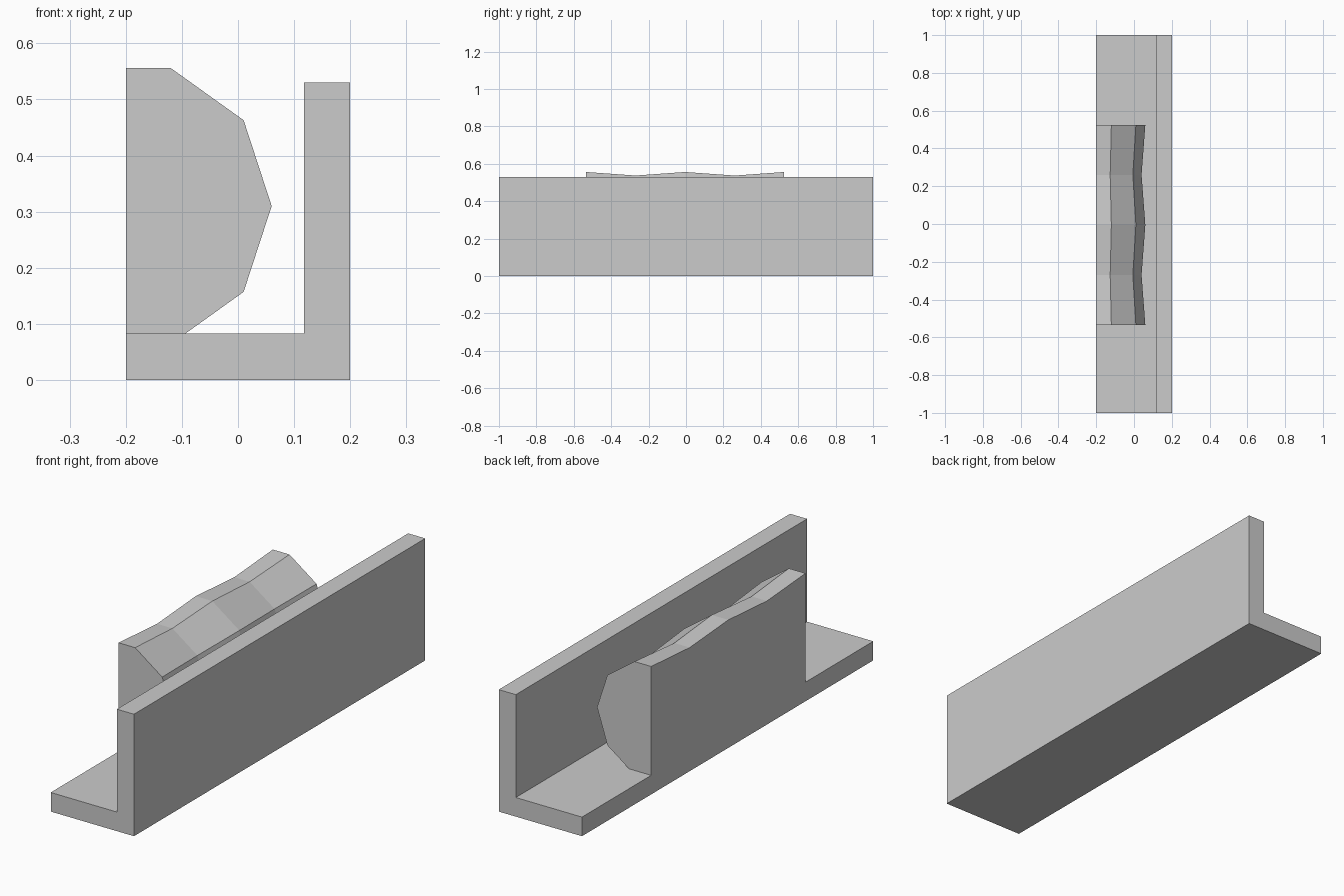
import bpy, bmesh

if "Cube" in bpy.data.objects:
    bpy.data.objects.remove(bpy.data.objects["Cube"])

grey = bpy.data.materials.new("plain grey")
grey.diffuse_color = (0.6, 0.6, 0.6, 1)
grey.use_nodes = True
grey.node_tree.nodes["Principled BSDF"].inputs["Base Color"].default_value = grey.diffuse_color


def loft(name, sections):
    """Skin a closed (x, z) profile through (y, profile) sections and cap both ends."""
    bm = bmesh.new()
    rings = [[bm.verts.new((x, y, z)) for x, z in prof] for y, prof in sections]
    n = len(rings[0])
    for a, b in zip(rings, rings[1:]):
        for i in range(n):
            j = (i + 1) % n
            bm.faces.new((a[i], a[j], b[j], b[i]))
    bm.faces.new(rings[0])
    bm.faces.new(rings[-1])
    bmesh.ops.recalc_face_normals(bm, faces=bm.faces)
    mesh = bpy.data.meshes.new(name)
    bm.to_mesh(mesh)
    bm.free()
    mesh.materials.append(grey)
    ob = bpy.data.objects.new(name, mesh)
    bpy.context.collection.objects.link(ob)
    return ob


# L-shaped channel: floor plate plus upright wall
angle = [(-0.2, 0), (0.2, 0), (0.2, 0.53), (0.118, 0.53), (0.118, 0.083), (-0.2, 0.083)]
loft("angle_bracket", [(-1, angle), (1, angle)])

# Faceted half-round block, sunk slightly into the floor, with two shallow waists
AXIS_X, AXIS_Z = -0.2, 0.31
half = [(0.08, 0.246), (0.21, 0.153), (0.26, 0)]
outline = [(0, 0.246)] + half + [(x, -z) for x, z in half[1::-1]] + [(0, -0.246)]


def scaled(s):
    return [(AXIS_X + x * s, AXIS_Z + z * s) for x, z in outline]


loft("wavy_block", [(-0.535 + i * 0.265, scaled(0.923 if i % 2 else 1)) for i in range(5)])
